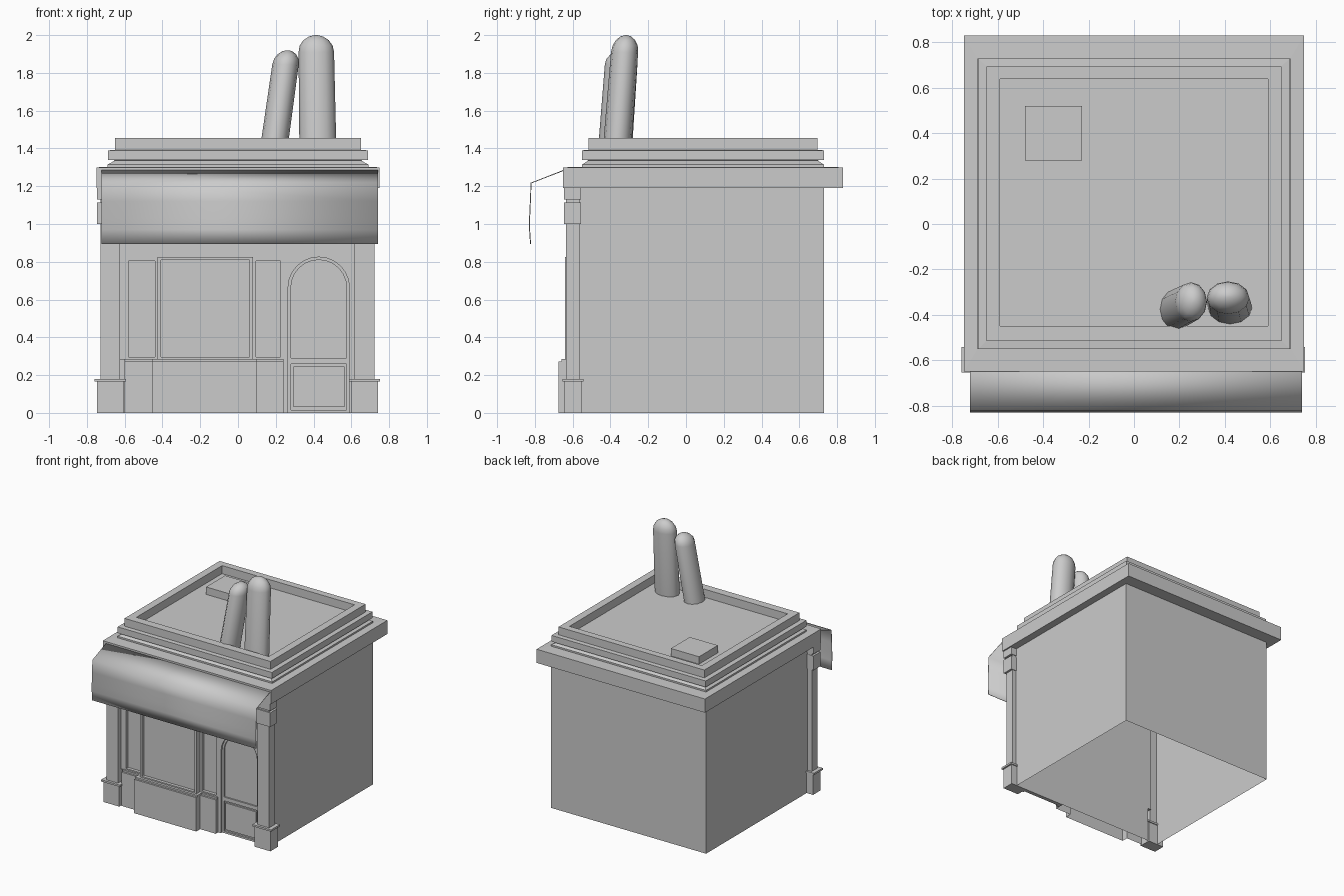
import bpy, bmesh, math

if "Cube" in bpy.data.objects:
    bpy.data.objects.remove(bpy.data.objects["Cube"])

def finish(name, bm, smooth=None):
    bmesh.ops.remove_doubles(bm, verts=bm.verts, dist=1e-5)
    bmesh.ops.recalc_face_normals(bm, faces=bm.faces)
    me = bpy.data.meshes.new(name)
    bm.to_mesh(me)
    bm.free()
    ob = bpy.data.objects.new(name, me)
    bpy.context.collection.objects.link(ob)
    bpy.ops.object.select_all(action='DESELECT')
    bpy.context.view_layer.objects.active = ob
    ob.select_set(True)
    if smooth:
        bpy.ops.object.shade_smooth_by_angle(angle=math.radians(smooth))
    return ob

def loft(name, rings, cap_start=True, cap_end=True, smooth=None):
    bm = bmesh.new()
    vs = [[bm.verts.new(p) for p in r] for r in rings]
    n = len(vs[0])
    for a, b in zip(vs, vs[1:]):
        for i in range(n):
            bm.faces.new((a[i], a[(i + 1) % n], b[(i + 1) % n], b[i]))
    if cap_start:
        bm.faces.new(vs[0][::-1])
    if cap_end:
        bm.faces.new(vs[-1])
    return finish(name, bm, smooth)

def rect(x0, x1, y0, y1, z):
    return [(x0, y0, z), (x1, y0, z), (x1, y1, z), (x0, y1, z)]

def box(name, x0, x1, y0, y1, z0, z1, bottom=True, top=True):
    return loft(name, [rect(x0, x1, y0, y1, z0), rect(x0, x1, y0, y1, z1)], bottom, top)

def slab(name, outline, y0, y1):
    return loft(name, [[(x, y, z) for x, z in outline] for y in (y0, y1)])

def panel(x0, x1, z0, z1, arched=False):
    if not arched:
        return [(x0, z0), (x1, z0), (x1, z1), (x0, z1)]
    c, r = (x0 + x1) / 2, (x1 - x0) / 2
    return [(x0, z0), (x1, z0)] + [
        (c + r * math.cos(math.pi * i / 12), z1 - r + r * math.sin(math.pi * i / 12)) for i in range(13)]

def carve(target, outline, depth_y):
    cutter = slab("cutter", outline, -0.75, depth_y)
    cutter.hide_render = True
    mod = target.modifiers.new("recess", 'BOOLEAN')
    mod.operation, mod.solver, mod.object = 'DIFFERENCE', 'EXACT', cutter
    bpy.context.view_layer.objects.active = target
    bpy.ops.object.modifier_apply(modifier=mod.name)
    bpy.data.objects.remove(cutter)

# Walls: three sides, open at the bottom and at the shopfront
bm = bmesh.new()
plan = [(-0.69, -0.56), (-0.69, 0.73), (0.69, 0.73), (0.69, -0.56)]
cols = [[bm.verts.new((x, y, z)) for z in (0, 1.19)] for x, y in plan]
for a, b in zip(cols, cols[1:]):
    bm.faces.new((a[0], b[0], b[1], a[1]))
finish("walls", bm)

# Cornice, mouldings, parapet and sunken roof as one stepped loft
steps = [(0.75, -0.65, 0.83, 1.19), (0.75, -0.65, 0.83, 1.30),
         (0.69, -0.55, 0.73, 1.302), (0.69, -0.55, 0.73, 1.315),
         (0.65, -0.515, 0.695, 1.337), (0.687, -0.55, 0.73, 1.34),
         (0.687, -0.55, 0.73, 1.39), (0.65, -0.515, 0.695, 1.392),
         (0.65, -0.515, 0.695, 1.455), (0.59, -0.45, 0.64, 1.455),
         (0.59, -0.45, 0.64, 1.39)]
loft("cornice_and_roof", [rect(-x, x, y0, y1, z) for x, y0, y1, z in steps])
box("roof_hatch", -0.48, -0.23, 0.28, 0.52, 1.39, 1.45, bottom=False)

# Shopfront wall with side windows and an arched door recess
front = slab("shopfront_wall", [(-0.63, 0.28), (0.24, 0.28), (0.24, 0), (0.62, 0),
                                (0.62, 1.19), (-0.63, 1.19)], -0.595, -0.55)
for x0, x1 in ((-0.58, -0.44), (0.095, 0.225)):
    carve(front, panel(x0, x1, 0.295, 0.805), -0.57)
carve(front, panel(0.265, 0.59, -0.05, 0.825, True), -0.58)
carve(front, panel(0.28, 0.575, 0.29, 0.81, True), -0.568)
carve(front, panel(0.28, 0.575, 0.015, 0.26), -0.565)
slab("door_lower_panel", panel(0.295, 0.565, 0.03, 0.245), -0.578, -0.56)

# Projecting display window
window = slab("display_window", panel(-0.425, 0.08, 0.275, 0.825), -0.64, -0.55)
carve(window, panel(-0.408, 0.06, 0.295, 0.81), -0.615)

# Stepped plinth below the windows, open underneath
def plinth_plan(grow, z):
    pts = [(-0.60, -0.55), (-0.60, -0.625), (-0.455, -0.625), (-0.455, -0.675),
           (0.10, -0.675), (0.10, -0.625), (0.24, -0.625), (0.24, -0.55)]
    return [(x, y + (grow if y < -0.56 else 0), z) for x, y in pts]
loft("window_plinth", [plinth_plan(0, 0), plinth_plan(0, 0.272),
                       plinth_plan(0.015, 0.272), plinth_plan(0.015, 0.285)], cap_start=False)

# Corner pilasters
for side, c in (("left", -0.677), ("right", 0.670)):
    for part, h, y0, y1, z0, z1 in (
            ("base", 0.07, -0.645, -0.55, 0, 0.165),
            ("base_cap", 0.083, -0.655, -0.543, 0.165, 0.18),
            ("shaft", 0.052, -0.635, -0.56, 0.18, 1.19),
            ("capital", 0.069, -0.645, -0.556, 1.0, 1.115),
            ("bracket", 0.069, -0.645, -0.556, 1.13, 1.19)):
        box(f"{side}_pilaster_{part}", c - h, c + h, y0, y1, z0, z1)

# Thin awning with a hanging valance
edge = [(-0.645, 1.285), (-0.82, 1.217), (-0.824, 1.12), (-0.828, 1.03), (-0.828, 0.97), (-0.823, 0.895)]
bm = bmesh.new()
cols = [[bm.verts.new((x, y, z)) for x in (-0.722, 0.74)] for y, z in edge]
for a, b in zip(cols, cols[1:]):
    bm.faces.new((a[0], b[0], b[1], a[1]))
awning = finish("awning", bm, 30)
mod = awning.modifiers.new("thickness", 'SOLIDIFY')
mod.thickness, mod.offset = 0.005, 0

# Two leaning rounded ears on the roof
def ear(name, base, top, rx, ry, cap, n=12):
    rings = []
    height = top[2] - base[2]
    levels = [(0, 1.0), (1 - cap / height, 0.96)]
    for a in (22, 45, 67, 84):
        a = math.radians(a)
        levels.append((1 - cap / height * (1 - math.sin(a)), 0.96 * math.cos(a)))
    for t, s in levels:
        c = [b + (e - b) * t for b, e in zip(base, top)]
        rings.append([(c[0] + rx * s * math.cos(2 * math.pi * i / n),
                       c[1] + ry * s * math.sin(2 * math.pi * i / n), c[2]) for i in range(n)])
    loft(name, rings, cap_start=False, smooth=40)

ear("tall_ear", (0.423, -0.366, 1.39), (0.413, -0.318, 2.0), 0.098, 0.075, 0.09)
ear("short_ear", (0.188, -0.376, 1.39), (0.262, -0.338, 1.92), 0.073, 0.09, 0.075)
